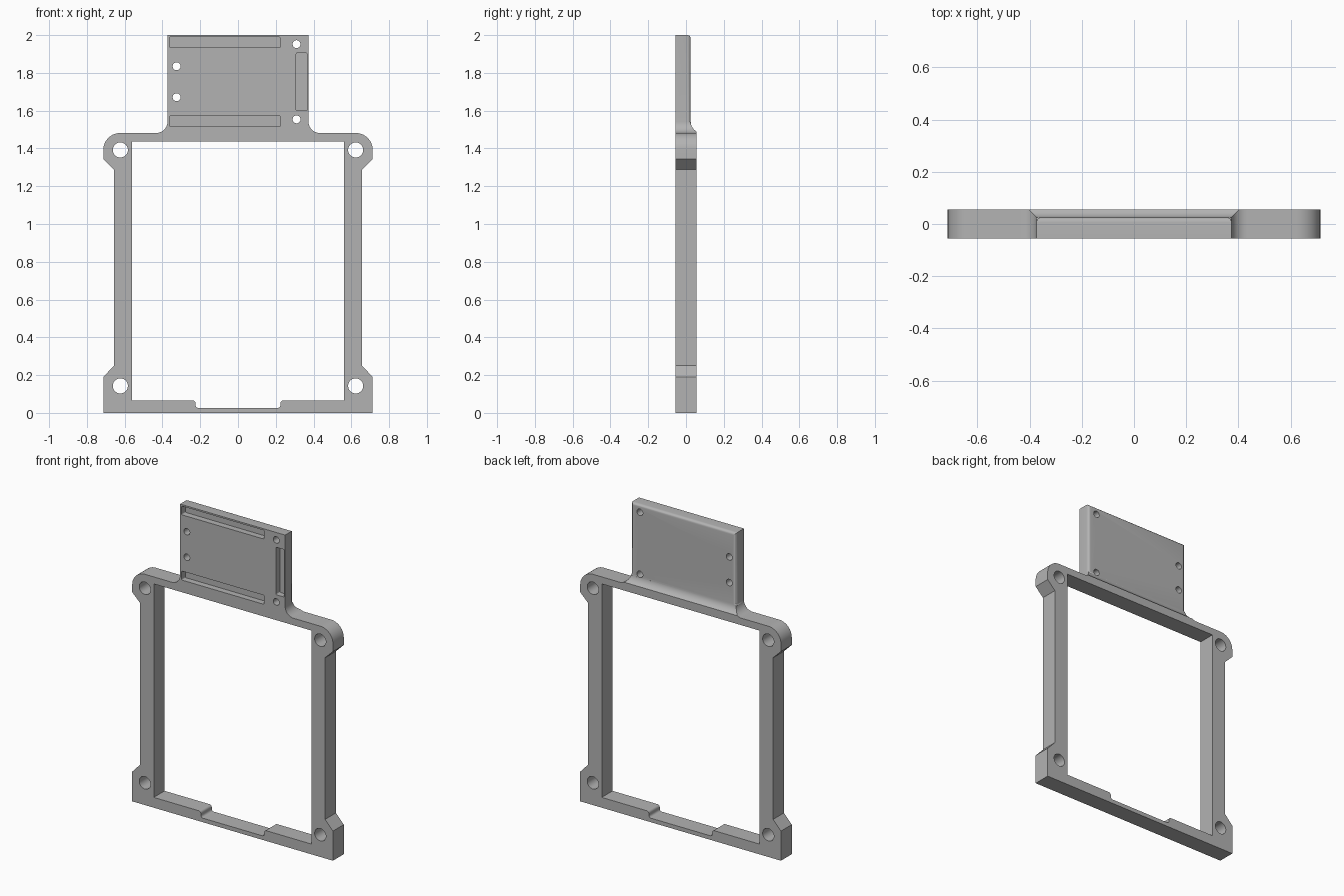
import bpy, bmesh, math

if "Cube" in bpy.data.objects:
    bpy.data.objects.remove(bpy.data.objects["Cube"])

FRONT, BACK, TAB_BACK = -0.055, 0.055, 0.025

grey = bpy.data.materials.new("grey")
grey.diffuse_color = (0.45, 0.45, 0.45, 1)
grey.use_nodes = True
grey.node_tree.nodes["Principled BSDF"].inputs["Base Color"].default_value = grey.diffuse_color


def arc(cx, cz, r, a0, a1, n=10):
    return [(cx + r * math.cos(math.radians(a0 + (a1 - a0) * i / n)),
             cz + r * math.sin(math.radians(a0 + (a1 - a0) * i / n))) for i in range(n + 1)]


def prism(name, pts, lo, hi, axis="Y"):
    """Extrude a profile: (x, z) along Y or (y, z) along X."""
    bm = bmesh.new()
    place = (lambda p, t: (p[0], t, p[1])) if axis == "Y" else (lambda p, t: (t, p[0], p[1]))
    a = [bm.verts.new(place(p, lo)) for p in pts]
    b = [bm.verts.new(place(p, hi)) for p in pts]
    bm.faces.new(a)
    bm.faces.new(b[::-1])
    for i in range(len(pts)):
        j = (i + 1) % len(pts)
        bm.faces.new((a[i], b[i], b[j], a[j]))
    bmesh.ops.recalc_face_normals(bm, faces=bm.faces[:])
    me = bpy.data.meshes.new(name)
    bm.to_mesh(me)
    bm.free()
    ob = bpy.data.objects.new(name, me)
    bpy.context.collection.objects.link(ob)
    return ob


def rounded_rect(x0, x1, z0, z1, r):
    return (arc(x1 - r, z1 - r, r, 0, 90, 4) + arc(x0 + r, z1 - r, r, 90, 180, 4)
            + arc(x0 + r, z0 + r, r, 180, 270, 4) + arc(x1 - r, z0 + r, r, 270, 360, 4))


def mirrored(half):
    return half + [(-x, z) for x, z in reversed(half)]


def cut(ob, cutter):
    m = ob.modifiers.new("cut", "BOOLEAN")
    m.operation, m.solver, m.object = "DIFFERENCE", "EXACT", cutter
    bpy.context.view_layer.objects.active = ob
    bpy.ops.object.modifier_apply(modifier=m.name)
    bpy.data.objects.remove(cutter, do_unlink=True)


# Frame and mounting tab outline, right half from bottom to top
half = [(0.713, 0), (0.713, 0.19), (0.657, 0.25), (0.657, 1.288), (0.713, 1.343)]
half += arc(0.623, 1.392, 0.09, 0, 90, 14)
half += arc(0.433, 1.542, 0.06, 270, 180)
half += [(0.373, 2.0)]
frame = prism("mounting_frame", mirrored(half), FRONT, BACK)

# Thin the tab from behind, with a concave fillet at its foot
step = arc(TAB_BACK + 0.06, 1.542, 0.06, 180, 270) + [(0.2, 1.482), (0.2, 2.2), (TAB_BACK, 2.2)]
cut(frame, prism("tab_step_cutter", step, -0.6, 0.6, "X"))

# Round the back rim of the tab
bm = bmesh.new()
bm.from_mesh(frame.data)


def on_rim(e):
    p, q = (v.co for v in e.verts)
    if max(abs(p.y - TAB_BACK), abs(q.y - TAB_BACK)) > 1e-4:
        return False
    top = min(p.z, q.z) > 1.999
    side = min(abs(p.x), abs(q.x)) > 0.3725 and max(abs(p.x), abs(q.x)) < 0.3735 \
        and p.x * q.x > 0 and max(p.z, q.z) > 1.9
    return top or side


bmesh.ops.bevel(bm, geom=[e for e in bm.edges if on_rim(e)], offset=0.018,
                segments=5, profile=0.5, affect="EDGES")
bm.to_mesh(frame.data)
bm.free()

# Window with a shallow notch in the lower rail
window = [(0.21, 0.026)] + arc(0.21, 0.041, 0.015, 270, 360, 5)[1:]
window += arc(0.24, 0.051, 0.015, 180, 90, 5) + [(0.56, 0.066), (0.56, 1.437)]
cut(frame, prism("window_cutter", mirrored(window), -0.2, 0.2))

# Corner bolt holes and small tab holes
holes = [(sx * 0.623, z, 0.04) for sx in (-1, 1) for z in (0.143, 1.392)]
holes += [(-0.325, 1.835, 0.021), (-0.325, 1.671, 0.021), (0.31, 1.952, 0.021), (0.31, 1.554, 0.021)]
for x, z, r in holes:
    cut(frame, prism("hole_cutter", arc(x, z, r, 0, 360, 32)[:-1], -0.2, 0.2))

# Blind slots in the front of the tab
for x0, x1, z0, z1 in ((-0.362, 0.223, 1.934, 1.990), (-0.362, 0.223, 1.515, 1.573),
                       (0.308, 0.366, 1.60, 1.905)):
    cut(frame, prism("slot_cutter", rounded_rect(x0, x1, z0, z1, 0.006), -0.2, FRONT + 0.04))

frame.data.materials.clear()
frame.data.materials.append(grey)
for p in frame.data.polygons:
    p.material_index = 0
bpy.ops.object.select_all(action="DESELECT")
frame.select_set(True)
bpy.context.view_layer.objects.active = frame
bpy.ops.object.shade_smooth_by_angle(angle=math.radians(30))
